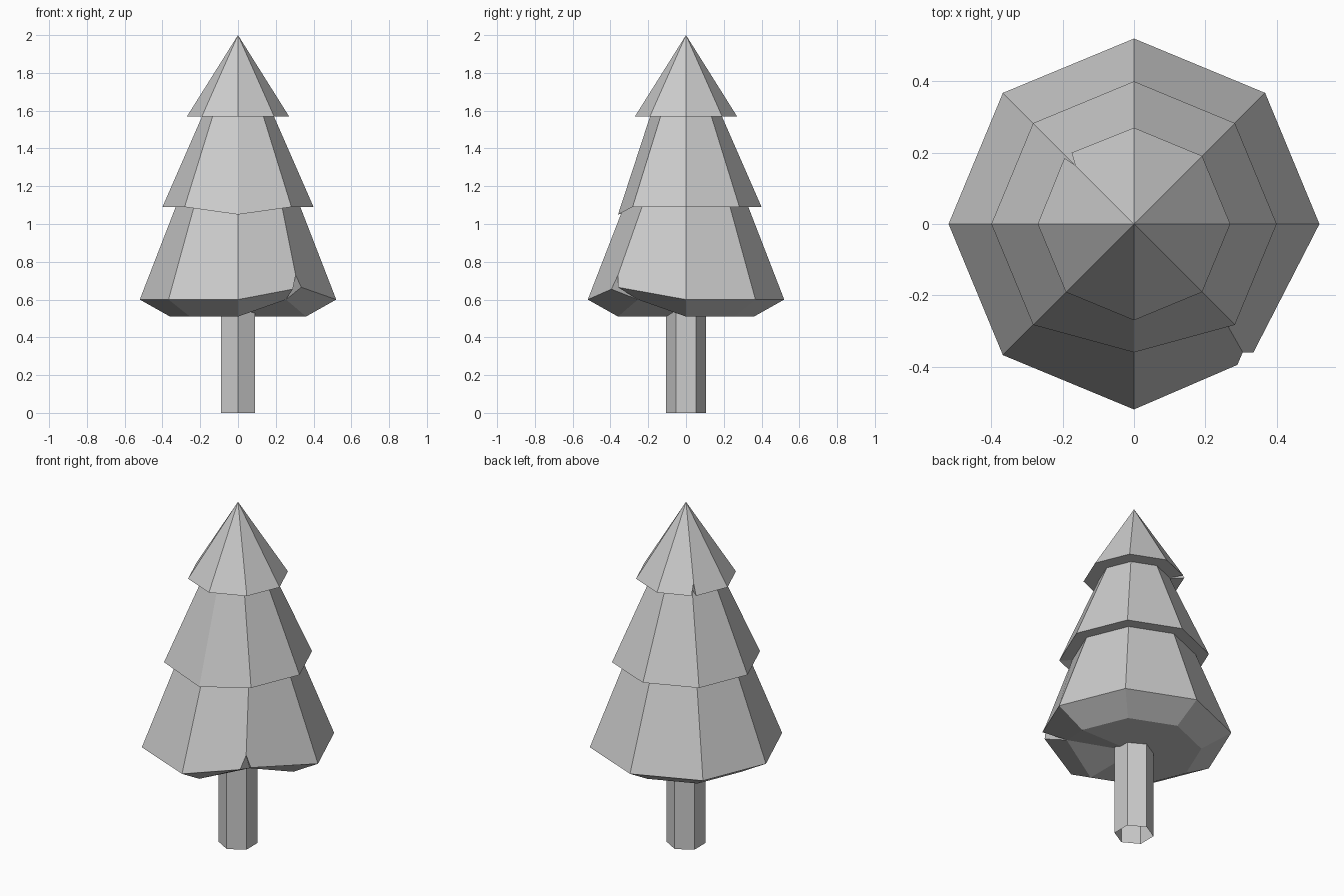
import bpy
import bmesh
from math import cos, sin, pi
from mathutils import Vector

cube = bpy.data.objects.get("Cube")
if cube:
    bpy.data.objects.remove(cube, do_unlink=True)

SIDES = 8

grey = bpy.data.materials.new("plain grey")
grey.use_nodes = True
colour = (0.6, 0.6, 0.6, 1)
grey.diffuse_color = colour
grey.node_tree.nodes["Principled BSDF"].inputs["Base Color"].default_value = colour


def ring(radius, z, sides=SIDES, turn=0):
    return [Vector((radius * cos(2 * pi * i / sides + turn),
                    radius * sin(2 * pi * i / sides + turn), z)) for i in range(sides)]


def finish(name, bm):
    mesh = bpy.data.meshes.new(name)
    bm.to_mesh(mesh)
    bm.free()
    mesh.materials.append(grey)
    obj = bpy.data.objects.new(name, mesh)
    bpy.context.collection.objects.link(obj)


def tier(name, upper, rim, under, cap=False, notch=None):
    """Faceted skirt; notch = (corner, before, tip, after) splits one rim corner."""
    bm = bmesh.new()
    top = [bm.verts.new(p) for p in upper]
    edge = [bm.verts.new(p) for p in rim]
    low = [bm.verts.new(p) for p in under]
    n = len(edge)
    corner, before, tip, after = -1, None, None, None
    if notch:
        corner = notch[0]
        before, tip, after = [bm.verts.new(p) for p in notch[1:]]
    for i in range(n):
        j = (i + 1) % n
        a = after if i == corner else edge[i]
        b = before if j == corner else edge[j]
        loop = [a, b]
        if j == corner:
            loop.append(tip)
        loop += [top[0]] if len(top) == 1 else [top[j], top[i]]
        if i == corner:
            loop.append(tip)
        bm.faces.new(loop)
        bm.faces.new((b, a, low[i], low[j]))
    if notch:
        bm.faces.new((before, low[corner], tip))
        bm.faces.new((after, tip, low[corner]))
        bm.verts.remove(edge[corner])
    if cap:
        centre = bm.verts.new((0, 0, under[0].z))
        for i in range(n):
            bm.faces.new((low[(i + 1) % n], low[i], centre))
    finish(name, bm)


# Top tier, with a small split at the back right corner
tier("top_tier", [Vector((0, 0, 2))], ring(0.27, 1.57), ring(0.19, 1.57),
     notch=(3, (-0.175, 0.2, 1.57), (-0.165, 0.165, 1.63), (-0.195, 0.185, 1.57)))

# Middle tier, with its front corner bent down and in
middle_rim = ring(0.4, 1.09)
middle_rim[6] = Vector((0, -0.36, 1.05))
tier("middle_tier", ring(0.19, 1.57), middle_rim, ring(0.33, 1.09))

# Bottom tier, with a chipped front left corner and a bevelled underside
base = ring(0.36, 0.51)
base[7].z = 0.6
tier("bottom_tier", ring(0.33, 1.09), ring(0.52, 0.6), base, cap=True,
     notch=(7, (0.29, -0.395, 0.655), (0.305, -0.36, 0.73), (0.335, -0.36, 0.665)))

# Hollow six-sided trunk, open at the foot
bm = bmesh.new()
foot = [bm.verts.new(p) for p in ring(0.105, 0, 6, pi / 2)]
head = [bm.verts.new(p) for p in ring(0.105, 0.56, 6, pi / 2)]
for i in range(6):
    j = (i + 1) % 6
    bm.faces.new((foot[i], foot[j], head[j], head[i]))
finish("trunk", bm)
